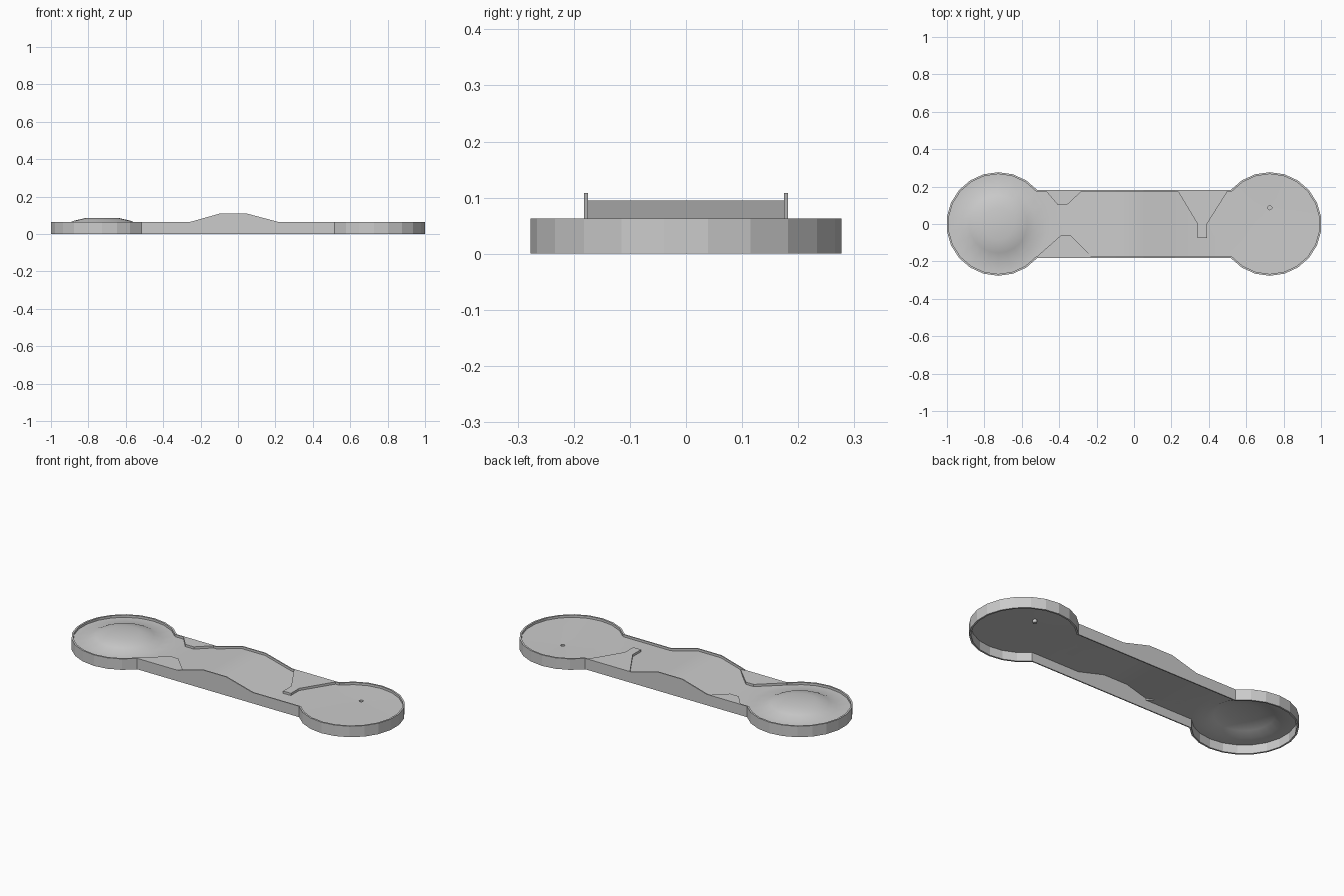
import bpy, bmesh, math

if "Cube" in bpy.data.objects:
    bpy.data.objects.remove(bpy.data.objects["Cube"])

CX, R, RI, N = 0.726, 0.277, 0.267, 22      # end circle centre, outer / inner radius, sides
STEP = 2 * math.pi / N
WALL, FLOOR = 0.063, 0.050
HUMP = [(-0.26, 0), (-0.10, 0.045), (0.05, 0.045), (0.22, 0)]


def make(name, bm, angle=30):
    bmesh.ops.remove_doubles(bm, verts=bm.verts, dist=1e-5)
    bmesh.ops.recalc_face_normals(bm, faces=bm.faces)
    me = bpy.data.meshes.new(name)
    bm.to_mesh(me)
    bm.free()
    ob = bpy.data.objects.new(name, me)
    bpy.context.collection.objects.link(ob)
    bpy.ops.object.select_all(action='DESELECT')
    ob.select_set(True)
    bpy.context.view_layer.objects.active = ob
    if angle:
        bpy.ops.object.shade_smooth_by_angle(angle=math.radians(angle))
    return ob


def arc(side, r, k0, k1):
    # corners k0..k1 of the end polygon, counted from the tip
    return [(side * (CX + r * math.cos((k + 0.5) * STEP)),
             side * r * math.sin((k + 0.5) * STEP)) for k in range(k0, k1 + 1)]


def outline(r):
    # dumbbell outline as (x, y, top height)
    y = r * math.sin(8.5 * STEP)
    right = [(p[0], p[1], WALL) for p in arc(1, r, -9, 8)]
    left = [(p[0], p[1], WALL) for p in arc(-1, r, -9, 8)]
    back = [(x, y, WALL + h) for x, h in reversed(HUMP)]
    front = [(x, -y, WALL + h) for x, h in HUMP]
    return right + back + left + front


# Border wall
bm = bmesh.new()
rows = []
for r, top in ((R, False), (R, True), (RI, True), (RI, False)):
    rows.append([bm.verts.new((x, y, z if top else 0)) for x, y, z in outline(r)])
n = len(rows[0])
for a in range(4):
    A, B = rows[a], rows[(a + 1) % 4]
    for i in range(n):
        j = (i + 1) % n
        bm.faces.new((A[i], A[j], B[j], B[i]))
make("border_wall", bm, 0)


# Playing surface: two round ends made of rings, joined by the humped lane
def rings(bm, side, spec):
    prev = None
    for cy, r, z in spec:
        ring = [bm.verts.new((x, y + cy, z)) for x, y in arc(side, r, 0, N - 1)]
        if prev:
            for i in range(N):
                j = (i + 1) % N
                bm.faces.new((prev[i], prev[j], ring[j], ring[i]))
        else:
            bm.faces.new(ring)
        prev = ring


bm = bmesh.new()
rings(bm, -1, [(0, 0.085, 0.086), (0, 0.155, 0.070), (0, 0.197, FLOOR), (0, RI, FLOOR)])
rings(bm, 1, [(0.087, 0.011, 0.030), (0.087, 0.011, 0.047),
              (0.06, 0.09, 0.048), (0, RI, FLOOR)])
yi = RI * math.sin(8.5 * STEP)
for (x0, h0), (x1, h1) in zip(HUMP, HUMP[1:]):
    bm.faces.new([bm.verts.new(c) for c in (
        (x0, -yi, FLOOR + h0), (x1, -yi, FLOOR + h1),
        (x1, yi, FLOOR + h1), (x0, yi, FLOOR + h0))])
for side, x in ((-1, HUMP[0][0]), (1, HUMP[-1][0])):
    pts = arc(side, RI, 8, 13) + [(x, -side * yi), (x, side * yi)]
    bm.faces.new([bm.verts.new((px, py, FLOOR)) for px, py in pts])
make("playing_surface", bm)


# Obstacles projecting from the border
def prism(name, pts):
    bm = bmesh.new()
    face = bm.faces.new([bm.verts.new((x, y, FLOOR)) for x, y in pts])
    new = bmesh.ops.extrude_face_region(bm, geom=[face])['geom']
    bmesh.ops.translate(bm, vec=(0, 0, WALL - FLOOR),
                        verts=[v for v in new if isinstance(v, bmesh.types.BMVert)])
    make(name, bm, 0)


prism("back_wedge", [(-0.47, yi), (-0.41, 0.105), (-0.355, 0.105), (-0.28, yi)])
prism("front_wedge", [(-0.52, -yi), (-0.39, -0.06), (-0.34, -0.06), (-0.225, -yi)])
prism("long_baffle", [(0.235, yi), (0.34, 0.0), (0.34, -0.075), (0.39, -0.075),
                      (0.39, 0.0), (0.50, yi)])
